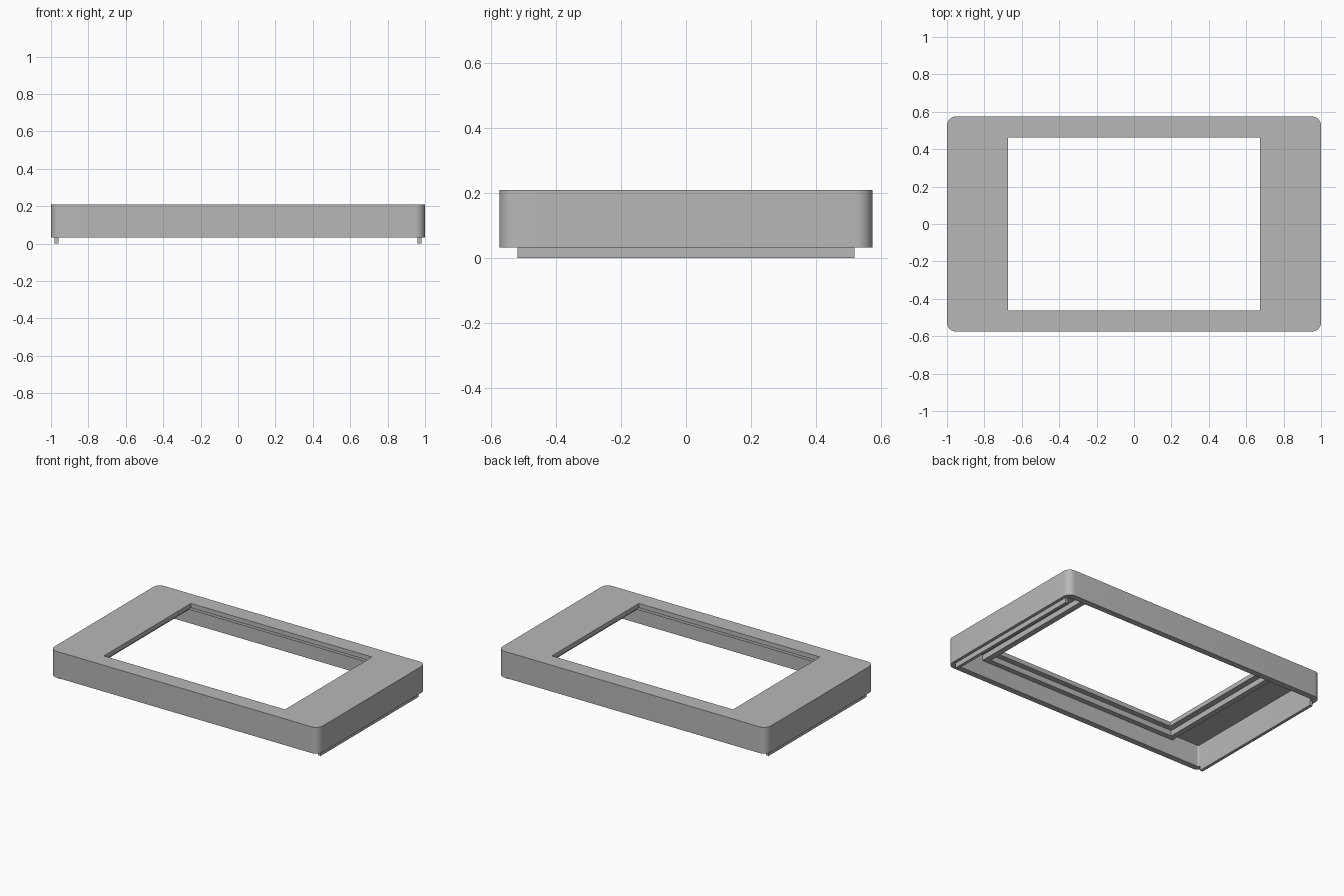
import bpy, bmesh, math
from mathutils import Vector

cube = bpy.data.objects.get("Cube")
if cube:
    bpy.data.objects.remove(cube, do_unlink=True)

grey = bpy.data.materials.new("plain grey")
grey.use_nodes = True
colour = (0.48, 0.48, 0.48, 1)
grey.diffuse_color = colour
grey.node_tree.nodes["Principled BSDF"].inputs["Base Color"].default_value = colour

STEPS = 8  # segments per rounded corner


def rounded_loop(bm, half_x, half_y, radius, z):
    """Ring of vertices around a rectangle; radius 0 gives sharp corners."""
    verts = []
    for corner, (sx, sy) in enumerate([(1, 1), (-1, 1), (-1, -1), (1, -1)]):
        for i in range(STEPS + 1):
            a = math.pi / 2 * (corner + i / STEPS)
            verts.append(bm.verts.new((sx * (half_x - radius) + radius * math.cos(a),
                                       sy * (half_y - radius) + radius * math.sin(a), z)))
    return verts


def closed_frame(name, sections):
    """Join successive rectangular loops into a closed frame."""
    bm = bmesh.new()
    loops = [rounded_loop(bm, *s) for s in sections]
    for lower, upper in zip(loops, loops[1:] + loops[:1]):
        n = len(lower)
        for i in range(n):
            j = (i + 1) % n
            bm.faces.new((lower[i], lower[j], upper[j], upper[i]))
    bmesh.ops.remove_doubles(bm, verts=bm.verts, dist=0.0001)
    return finish(name, bm)


def box(name, low, high):
    bm = bmesh.new()
    bmesh.ops.create_cube(bm, size=1)
    low, high = Vector(low), Vector(high)
    for v in bm.verts:
        v.co = (low + high) / 2 + v.co * (high - low)
    return finish(name, bm)


def finish(name, bm):
    bmesh.ops.recalc_face_normals(bm, faces=bm.faces)
    mesh = bpy.data.meshes.new(name)
    bm.to_mesh(mesh)
    bm.free()
    mesh.materials.append(grey)
    obj = bpy.data.objects.new(name, mesh)
    bpy.context.collection.objects.link(obj)
    bpy.ops.object.select_all(action="DESELECT")
    obj.select_set(True)
    bpy.context.view_layer.objects.active = obj
    bpy.ops.object.shade_smooth_by_angle(angle=math.radians(30))
    return obj


BASE, UNDER, TOP = 0.033, 0.18, 0.21

# Hollow bezel with rounded outside corners and a sharp window
closed_frame("bezel_shell", [
    (1.0, 0.575, 0.05, BASE),
    (1.0, 0.575, 0.05, TOP),
    (0.675, 0.463, 0, TOP),
    (0.675, 0.463, 0, UNDER),
    (0.96, 0.535, 0.01, UNDER),
    (0.96, 0.535, 0.01, BASE),
])

# Raised rim under the plate, around the window
closed_frame("window_rim", [
    (0.753, 0.536, 0, 0.143),
    (0.753, 0.536, 0, UNDER + 0.002),
    (0.715, 0.50, 0, UNDER + 0.002),
    (0.715, 0.50, 0, 0.143),
])

# Locating tongues below the two short walls
for side, x in (("left", 0.97), ("right", -0.97)):
    box(side + "_tongue", (x - 0.01, -0.52, 0), (x + 0.01, 0.52, BASE + 0.002))
